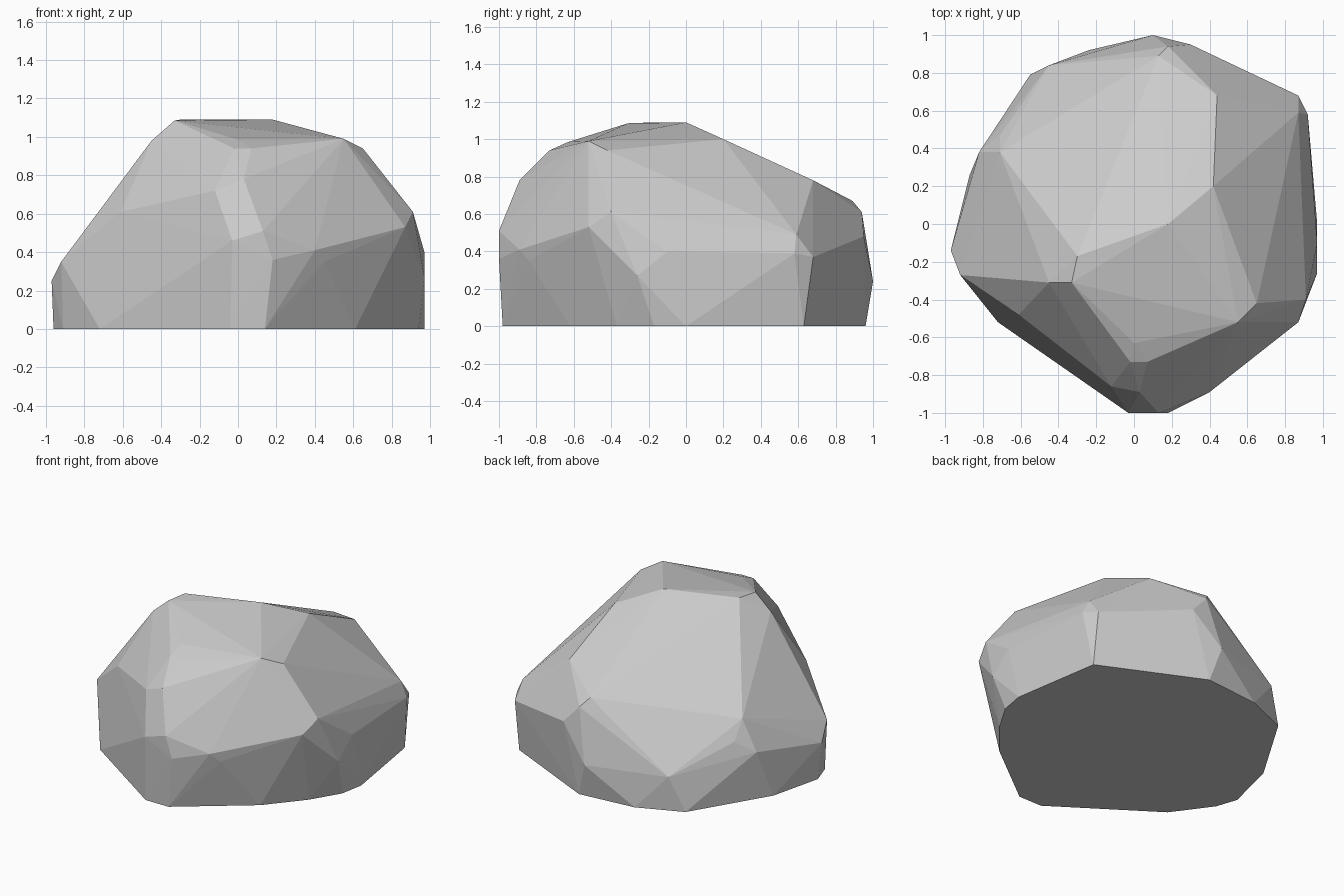
import bpy, bmesh, math

# Boulder described by the corner points of its chipped planes
foot = [(-.96, -.11), (-.91, -.26), (-.72, -.52), (-.04, -.98), (.14, -.98), (.61, -.62),
        (.82, -.37), (.94, -.17), (.97, 0), (.87, .63), (.17, .96), (-.24, .92),
        (-.55, .79), (-.87, .26)]
belly = [(-.97, -.14, .25), (-.92, -.27, .35), (-.03, -1, .46), (.13, -1, .51), (.18, -1, .36),
         (.4, -.89, .41), (.45, -.84, .35), (.87, -.52, .53), (.97, -.26, .27), (.97, -.1, .4),
         (.92, .58, .39), (.87, .68, .37), (.3, .95, .48), (.1, 1, .24),
         (-.45, .84, .24), (-.82, .38, .34)]
shoulder = [(-.61, -.48, .61), (-.2, -.78, .62), (-.12, -.86, .72), (.03, -.89, .78),
            (.91, -.4, .61), (.87, .59, .49), (.18, .94, .61), (.13, .89, .67),
            (-.71, .38, .55), (-.71, .47, .42), (.44, .68, .78)]
crown = [(-.02, -.73, .94), (.07, -.73, .94), (0, -.63, .985), (.55, -.52, .99),
         (.65, -.42, .94), (.42, .2, 1.0), (.18, 0, 1.09), (-.3, -.17, 1.09),
         (-.33, -.31, 1.085), (-.45, -.31, .98)]

bm = bmesh.new()
for p in [(x, y, 0) for x, y in foot] + belly + shoulder + crown:
    bm.verts.new(p)
hull = bmesh.ops.convex_hull(bm, input=bm.verts)
loose = {g for g in hull["geom_interior"] + hull["geom_unused"]
         if isinstance(g, bmesh.types.BMVert)}
bmesh.ops.delete(bm, geom=list(loose), context='VERTS')
# Merge nearly coplanar triangles into broad flat planes
bmesh.ops.dissolve_limit(bm, angle_limit=math.radians(1), verts=bm.verts, edges=bm.edges)
bmesh.ops.recalc_face_normals(bm, faces=bm.faces)

mesh = bpy.data.meshes.new("boulder")
bm.to_mesh(mesh)
bm.free()
bpy.context.collection.objects.link(bpy.data.objects.new("boulder", mesh))
